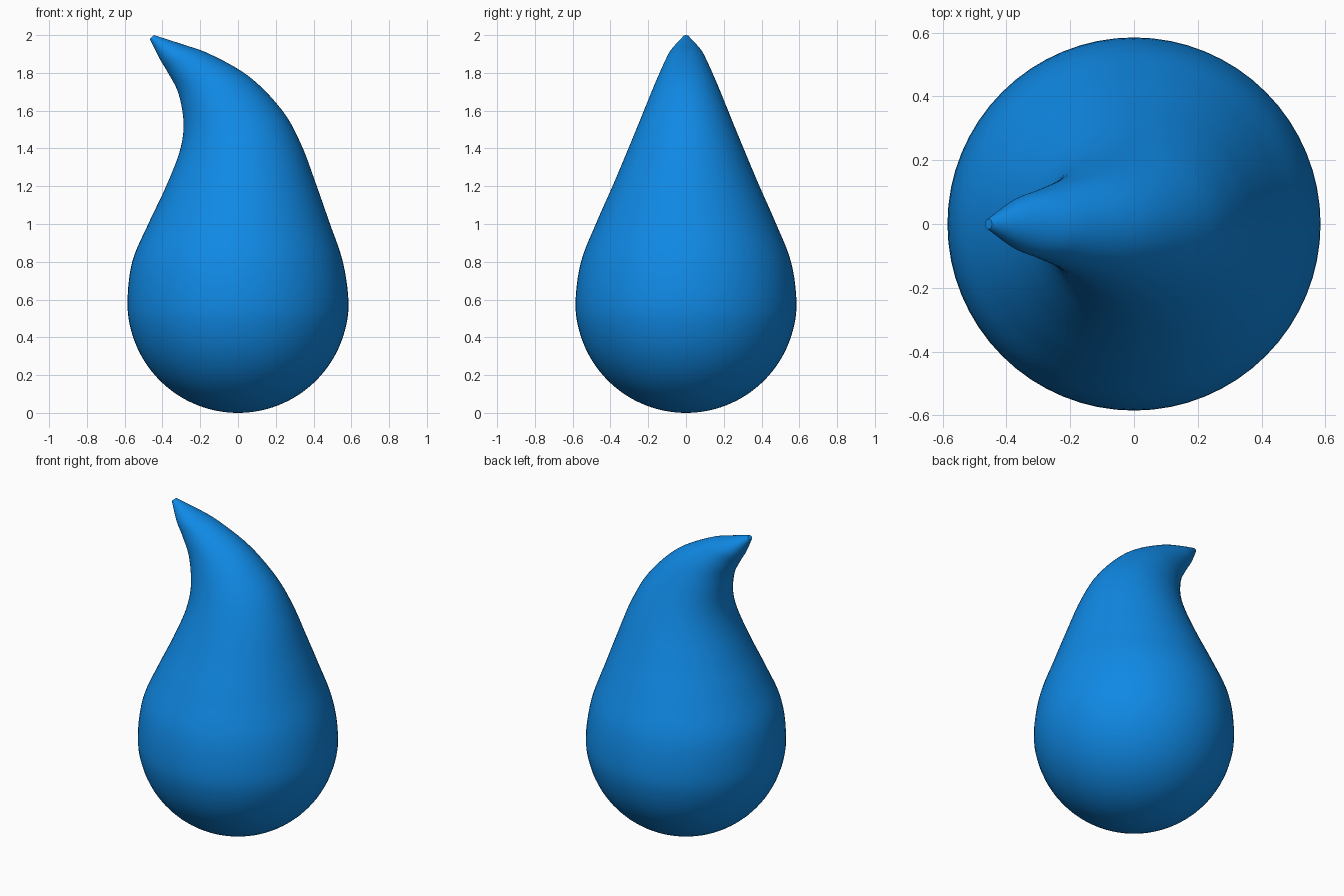
import bpy
import bmesh
import math

cube = bpy.data.objects.get("Cube")
if cube:
    bpy.data.objects.remove(cube, do_unlink=True)

SIDES = 64
STEPS = 5
RADIUS = 0.585

# Blue material
blue = bpy.data.materials.new("water_blue")
blue.use_nodes = True
color = (0.005, 0.25, 0.78, 1)
blue.diffuse_color = color
blue.node_tree.nodes["Principled BSDF"].inputs["Base Color"].default_value = color

# Round belly: each section is left x, left z, right x, right z, half depth
sections = []
for i in range(7):
    a = math.radians(15 * i)
    r, z = RADIUS * math.sin(a), RADIUS * (1 - math.cos(a))
    sections.append((-r, z, r, z, r))

# Tapering neck that leans over into the curled tip
sections += [
    (-0.56, 0.80, 0.555, 0.80, 0.556),
    (-0.475, 1.00, 0.48, 1.02, 0.473),
    (-0.385, 1.19, 0.41, 1.22, 0.387),
    (-0.31, 1.38, 0.335, 1.42, 0.305),
    (-0.288, 1.53, 0.235, 1.60, 0.237),
    (-0.315, 1.69, 0.06, 1.78, 0.167),
    (-0.37, 1.80, -0.15, 1.90, 0.115),
    (-0.415, 1.875, -0.29, 1.95, 0.082),
    (-0.467, 1.98, -0.445, 2.00, 0.016),
]


def spline(p0, p1, p2, p3, t):
    """Catmull-Rom blend of four sections."""
    return [
        0.5 * (2 * b + (c - a) * t + (2 * a - 5 * b + 4 * c - d) * t * t
               + (3 * b - a - 3 * c + d) * t ** 3)
        for a, b, c, d in zip(p0, p1, p2, p3)
    ]


def add_ring(bm, section):
    lx, lz, rx, rz, depth = section
    ring = []
    for k in range(SIDES):
        a = 2 * math.pi * k / SIDES
        u = (1 + math.cos(a)) / 2
        ring.append(bm.verts.new((lx + (rx - lx) * u, depth * math.sin(a),
                                  lz + (rz - lz) * u)))
    return ring


# Mirror the second section through the pole so the bottom stays round
m = sections[1]
start = (m[2], m[1], m[0], m[3], -m[4])
points = [start] + sections + [sections[-1]]
profile = []
for i in range(1, len(points) - 2):
    for s in range(STEPS):
        profile.append(spline(*points[i - 1:i + 3], s / STEPS))
profile.append(sections[-1])

# Skin the rings, with a pole below and a blunt cap at the tip
bm = bmesh.new()
pole = bm.verts.new((0, 0, 0))
rings = [add_ring(bm, p) for p in profile[1:]]
for k in range(SIDES):
    n = (k + 1) % SIDES
    bm.faces.new((pole, rings[0][n], rings[0][k]))
    for low, high in zip(rings, rings[1:]):
        bm.faces.new((low[k], low[n], high[n], high[k]))
bm.faces.new(rings[-1])
bmesh.ops.recalc_face_normals(bm, faces=bm.faces)

mesh = bpy.data.meshes.new("droplet")
bm.to_mesh(mesh)
bm.free()
mesh.materials.append(blue)
droplet = bpy.data.objects.new("droplet", mesh)
bpy.context.collection.objects.link(droplet)

# Smooth shading, crisp only at the tip cap
bpy.ops.object.select_all(action="DESELECT")
droplet.select_set(True)
bpy.context.view_layer.objects.active = droplet
bpy.ops.object.shade_smooth_by_angle(angle=math.radians(50))
